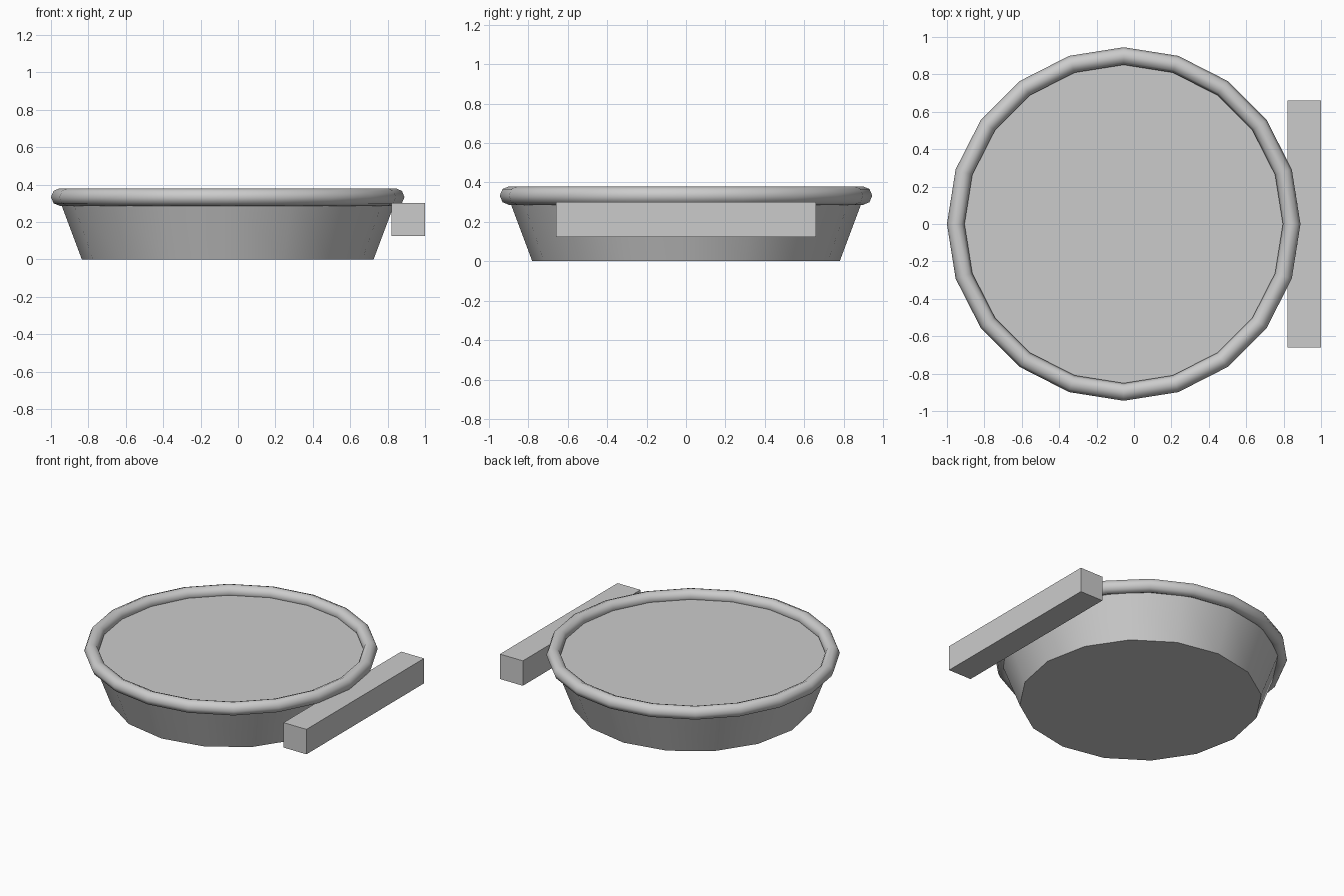
import bpy
import math

if "Cube" in bpy.data.objects:
    bpy.data.objects.remove(bpy.data.objects["Cube"])

CX = -0.055  # dish centre; the handle bar offsets it from the origin

# Tapered dish body with a filled top
bpy.ops.mesh.primitive_cone_add(vertices=16, radius1=0.78, radius2=0.9,
                                depth=0.32, location=(CX, 0, 0.16))
body = bpy.context.object
body.name = "dish_body"
# keep a vertex on the x and y axes
bpy.ops.object.shade_smooth_by_angle(angle=math.radians(40))

# Rolled rim
bpy.ops.mesh.primitive_torus_add(major_segments=20, minor_segments=8,
                                 major_radius=0.898, minor_radius=0.047,
                                 location=(CX, 0, 0.333))
rim = bpy.context.object
rim.name = "rim"
bpy.ops.object.shade_smooth()

# Straight bar on the right side
bpy.ops.mesh.primitive_cube_add(size=1, location=(0.91, 0, 0.2125))
bar = bpy.context.object
bar.name = "side_bar"
bar.scale = (0.18, 1.32, 0.177)
bpy.ops.object.transform_apply(location=False, rotation=False, scale=True)
